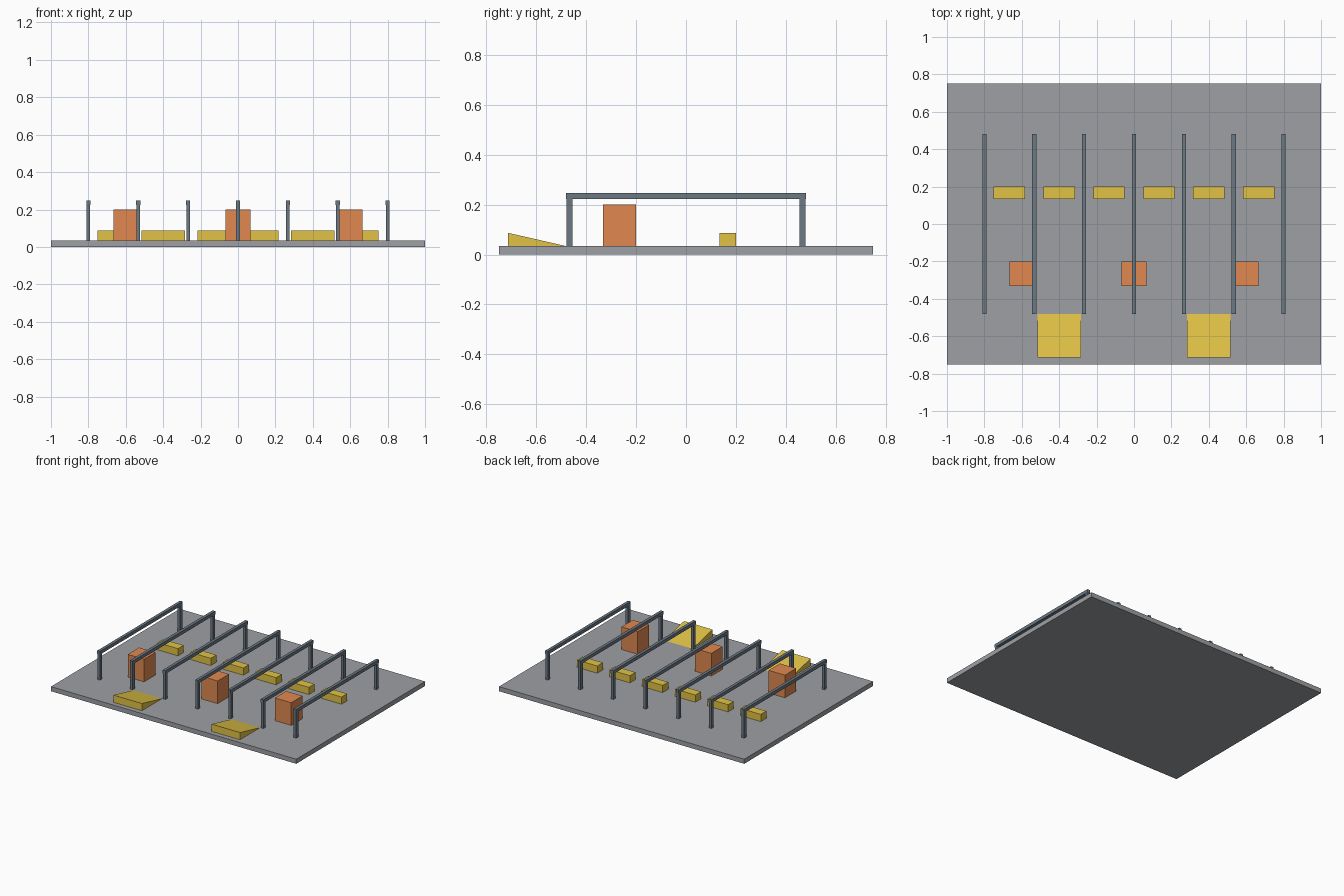
import bpy

if "Cube" in bpy.data.objects:
    bpy.data.objects.remove(bpy.data.objects["Cube"])

TOP = 0.034  # height of the slab surface


def material(name, rgb):
    m = bpy.data.materials.new(name)
    m.diffuse_color = (*rgb, 1)
    m.use_nodes = True
    m.node_tree.nodes["Principled BSDF"].inputs["Base Color"].default_value = m.diffuse_color
    return m


slate = material("slate_steel", (0.15, 0.19, 0.23))
orange = material("orange", (0.75, 0.25, 0.08))
yellow = material("yellow", (0.75, 0.54, 0.06))
grey = material("concrete", (0.34, 0.35, 0.37))


def prism(name, profile, x, width, mat):
    """Extrude a (y, z) profile along x, centred on x."""
    n = len(profile)
    verts = [(x + s * width / 2, y, z) for s in (-1, 1) for y, z in profile]
    faces = [tuple(reversed(range(n))), tuple(range(n, 2 * n))]
    faces += [(i, (i + 1) % n, n + (i + 1) % n, n + i) for i in range(n)]
    mesh = bpy.data.meshes.new(name)
    mesh.from_pydata(verts, [], faces)
    mesh.materials.append(mat)
    ob = bpy.data.objects.new(name, mesh)
    bpy.context.collection.objects.link(ob)
    return ob


def box(name, x, width, y0, y1, z0, z1, mat):
    return prism(name, [(y0, z0), (y1, z0), (y1, z1), (y0, z1)], x, width, mat)


# Ground slab
box("base_slab", 0, 2.0, -0.75, 0.75, 0, TOP, grey)

# Row of seven portal frames: two posts and a beam each
for i in range(7):
    x = -0.8 + i * 1.6 / 6
    for side, y in (("front", -0.467), ("back", 0.467)):
        box(f"{side}_post_{i + 1}", x, 0.02, y - 0.012, y + 0.012, TOP, 0.223, slate)
    box(f"beam_{i + 1}", x, 0.022, -0.482, 0.482, 0.223, 0.247, slate)

# Wheel stop centred in each of the six bays
for i in range(6):
    box(f"wheel_stop_{i + 1}", (i - 2.5) * 1.6 / 6, 0.167, 0.135, 0.2, TOP, 0.087, yellow)

# Orange cabinets
for i in range(3):
    box(f"cabinet_{i + 1}", (i - 1) * 0.6, 0.133, -0.332, -0.2, TOP, 0.201, orange)

# Wedge ramps at the front, high edge outward
for i, x in enumerate((-0.4, 0.4)):
    prism(f"ramp_{i + 1}", [(-0.714, TOP), (-0.481, TOP), (-0.714, 0.087)], x, 0.233, yellow)
